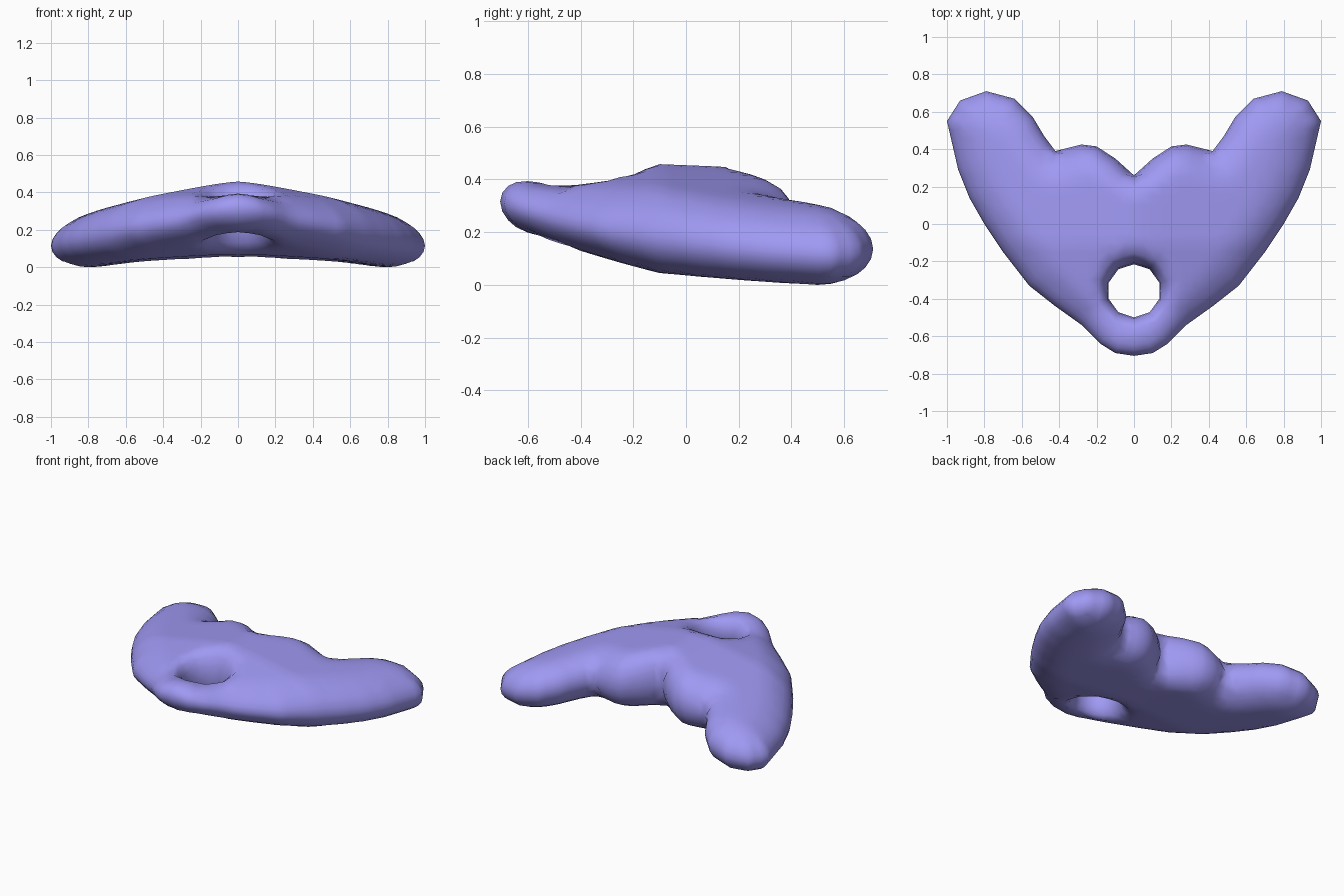
import bpy, bmesh, math
from mathutils import Vector
from mathutils.geometry import delaunay_2d_cdt, intersect_point_line

if "Cube" in bpy.data.objects:
    bpy.data.objects.remove(bpy.data.objects["Cube"])

# Right half of the plan outline, front tip to back notch
HALF = [(0, -.705), (.1, -.69), (.18, -.64), (.28, -.54), (.42, -.44), (.56, -.33),
        (.70, -.15), (.80, 0), (.88, .14), (.94, .29), (1.0, .55), (.93, .66),
        (.79, .71), (.64, .67), (.54, .57), (.48, .47), (.42, .39), (.28, .425),
        (.20, .415), (.10, .35), (0, .26)]
OUTER = [Vector(p) for p in HALF + [(-x, y) for x, y in HALF[-2:0:-1]]]
HOLE = [Vector((.142 * math.sin(a * math.tau / 10), -.357 + .142 * math.cos(a * math.tau / 10)))
        for a in range(10)]


def clamp(v):
    return max(0.0, min(1.0, v))


def resample(loop, step):
    out = []
    for a, b in zip(loop, loop[1:] + loop[:1]):
        n = max(1, round((b - a).length / step))
        out += [a.lerp(b, i / n) for i in range(n)]
    return out


def distance(p, loop):
    best = 9.0
    for a, b in zip(loop, loop[1:] + loop[:1]):
        e = b - a
        t = clamp((p - a).dot(e) / e.length_squared)
        best = min(best, (p - a - e * t).length)
    return best


def inside(p, loop):
    hit = False
    for a, b in zip(loop, loop[1:] + loop[:1]):
        if (a.y > p.y) != (b.y > p.y):
            if p.x < a.x + (p.y - a.y) / (b.y - a.y) * (b.x - a.x):
                hit = not hit
    return hit


def in_body(p):
    return inside(p, OUTER) and not inside(p, HOLE)


def middle(p):
    # arched middle surface: arms droop, front tip lifts
    return (.275 - .04 * p.y - .14 * math.sqrt(p.x ** 2 + .02)
            + .15 * max(0, -p.y - .5))


def half_thickness(p):
    full = (.197 - .065 * abs(p.x)) * (1 - .5 * clamp((-.1 - p.y) / .5))
    radius = .12 + .10 * clamp(abs(p.x) / .5)
    u = min(1, distance(p, OUTER) / radius, distance(p, HOLE) / .09)
    return full * math.sqrt(max(0, 1 - (1 - u) ** 2))


# Plan points: edge loops, rings inset from them, and an inner grid
loops = [resample(OUTER, .05), resample(HOLE, .045)]
points, edges = [], []
for loop in loops:
    s = len(points)
    points += loop
    edges += [(s + i, s + (i + 1) % len(loop)) for i in range(len(loop))]
for loop in loops:
    for d in (.008, .03, .06):
        for i, p in enumerate(loop):
            t = loop[(i + 1) % len(loop)] - loop[i - 1]
            n = Vector((-t.y, t.x)).normalized()
            q = p + n * d
            if in_body(q) and min(distance(q, OUTER), distance(q, HOLE)) > d * .8:
                points.append(q)
for i in range(-20, 21):
    for j in range(-15, 16):
        q = Vector((i * .05, j * .05))
        if in_body(q) and min(distance(q, OUTER), distance(q, HOLE)) > .085:
            points.append(q)
plan, _, tris, *_ = delaunay_2d_cdt(points, edges, [], 0, 1e-5)

# Skin: upper and lower sheets sharing the edge loops
bm = bmesh.new()
upper, lower = [], []
for p in plan:
    m = middle(p)
    on_edge = min(distance(p, OUTER), distance(p, HOLE)) < 1e-4
    h = 0 if on_edge else half_thickness(p)
    top = bm.verts.new((p.x, p.y, m + h))
    upper.append(top)
    lower.append(top if on_edge else bm.verts.new((p.x, p.y, m - h)))
for tri in tris:
    centre = sum((plan[i] for i in tri), Vector((0, 0))) / 3
    if not in_body(centre) or all(upper[i] is lower[i] for i in tri):
        continue
    bm.faces.new([upper[i] for i in tri])
    bm.faces.new([lower[i] for i in reversed(tri)])
bmesh.ops.delete(bm, geom=[v for v in bm.verts if not v.link_faces], context='VERTS')
bmesh.ops.recalc_face_normals(bm, faces=bm.faces)

# Rest the body on the ground
low = min(v.co.z for v in bm.verts)
bmesh.ops.translate(bm, verts=bm.verts, vec=(0, 0, -low))
for f in bm.faces:
    f.smooth = True
mesh = bpy.data.meshes.new("pierced_body")
bm.to_mesh(mesh)
bm.free()
body = bpy.data.objects.new("pierced_body", mesh)
bpy.context.collection.objects.link(body)

mat = bpy.data.materials.new("violet")
mat.diffuse_color = (.35, .32, .9, 1)
mat.use_nodes = True
mat.node_tree.nodes["Principled BSDF"].inputs["Base Color"].default_value = mat.diffuse_color
mesh.materials.append(mat)
